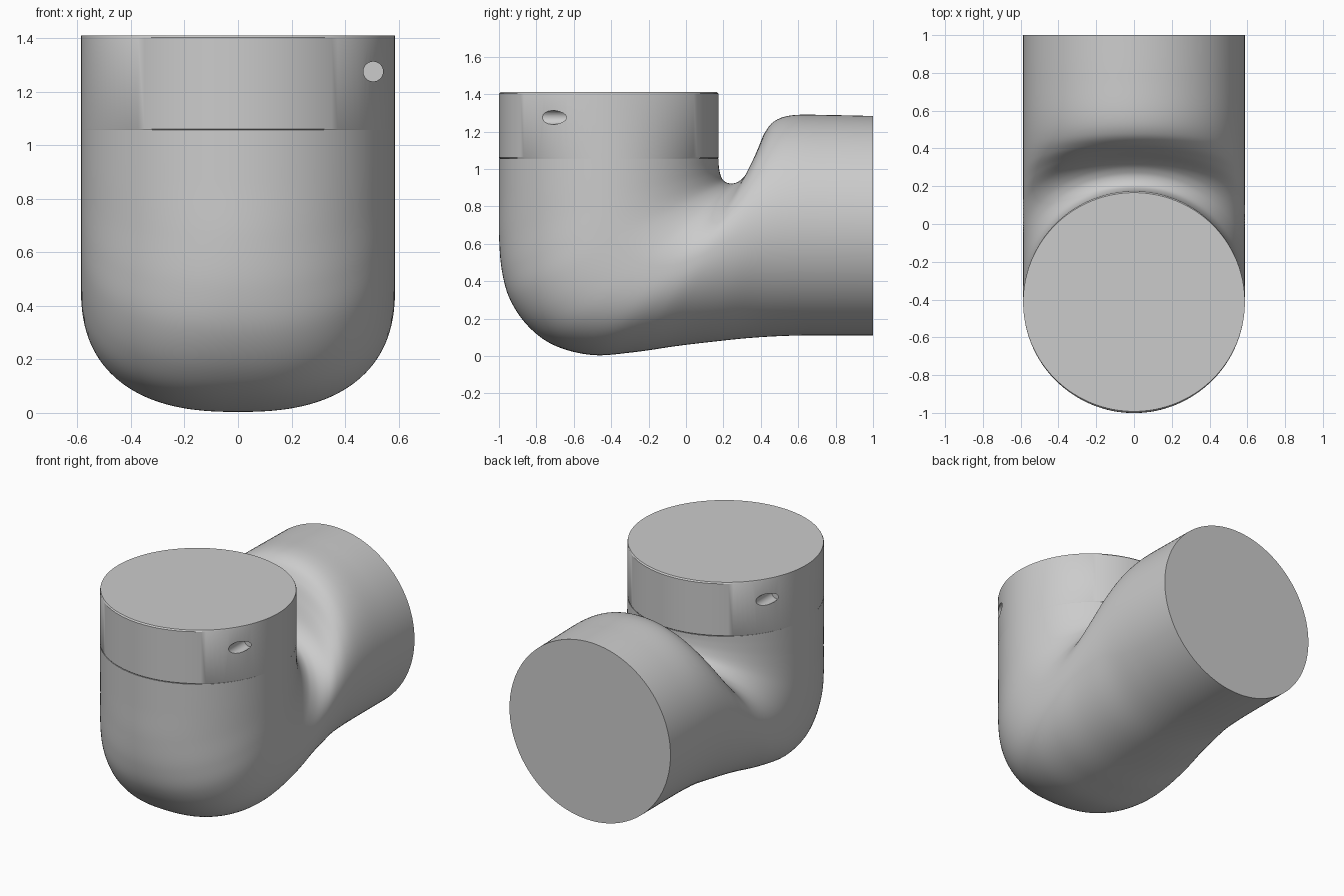
import bpy, bmesh, math
from mathutils import Vector

if "Cube" in bpy.data.objects:
    bpy.data.objects.remove(bpy.data.objects["Cube"])

R, CY = 0.587, -0.413
SEG, STEPS = 128, 8

# Elbow stations: inner profile (y, z), outer profile (y, z), outer-half roundness
rows = [Vector(r) for r in [
    (.174, 1.056, -1, 1.056, 2), (.175, 1.02, -1, .85, 2),
    (.181, .98, -1, .65, 2), (.195, .945, -.985, .46, 2.1),
    (.215, .928, -.94, .30, 2.25), (.245, .922, -.84, .155, 2.4),
    (.275, .930, -.70, .055, 2.5), (.31, .957, -.50, .005, 2.5),
    (.345, 1.01, -.28, .02, 2.4), (.385, 1.11, -.05, .053, 2.2),
    (.425, 1.20, .15, .077, 2.1), (.48, 1.26, .35, .097, 2),
    (.58, 1.288, .55, .108, 2), (.77, 1.288, .77, .11, 2), (1, 1.283, 1, .11, 2)]]


def spline(pts):
    """Catmull-Rom through all stations"""
    p = [2 * pts[0] - pts[1]] + pts + [2 * pts[-1] - pts[-2]]
    out = []
    for i in range(1, len(p) - 2):
        a, b, c, d = p[i - 1:i + 3]
        for k in range(STEPS):
            t = k / STEPS
            out.append(0.5 * (2 * b + (c - a) * t + (2 * a - 5 * b + 4 * c - d) * t * t
                              + (3 * b - a - 3 * c + d) * t ** 3))
    return out + [pts[-1]]


def ring(bm, row):
    """Oval section spanning the inner and outer profile points"""
    y0, z0, y1, z1, n = row
    vs = []
    for k in range(SEG):
        a = math.tau * k / SEG
        c, s = math.cos(a), math.sin(a)
        e = n if c < 0 else 2
        u = math.copysign(abs(c) ** (2 / e), c)
        x = math.copysign(abs(s) ** (2 / e), s) * R
        vs.append(bm.verts.new((x, (y0 + y1) / 2 + u * (y0 - y1) / 2,
                                (z0 + z1) / 2 + u * (z0 - z1) / 2)))
    return vs


def loft(name, sections):
    bm = bmesh.new()
    rings = [ring(bm, s) for s in sections]
    for a, b in zip(rings, rings[1:]):
        for k in range(SEG):
            j = (k + 1) % SEG
            bm.faces.new((a[k], a[j], b[j], b[k]))
    bm.faces.new(rings[0])
    bm.faces.new(rings[-1])
    bmesh.ops.recalc_face_normals(bm, faces=bm.faces)
    me = bpy.data.meshes.new(name)
    bm.to_mesh(me)
    bm.free()
    ob = bpy.data.objects.new(name, me)
    bpy.context.collection.objects.link(ob)
    return ob


def smooth(ob):
    bpy.ops.object.select_all(action='DESELECT')
    ob.select_set(True)
    bpy.context.view_layer.objects.active = ob
    bpy.ops.object.shade_smooth_by_angle(angle=math.radians(30))


# Elbow body
smooth(loft("elbow_body", spline(rows)))

# Collar with softened rims
def disc(z, inset):
    return (CY + R - inset, z, CY - R + inset, z, 2)

collar = loft("collar", [disc(1.056, .005), disc(1.061, 0), disc(1.402, 0), disc(1.41, .008)])

# Blind screw holes, one on the front right and one on the back left
for side in (1, -1):
    floor, outer = CY - side * 0.19, CY - side * 0.7
    bpy.ops.mesh.primitive_cylinder_add(
        vertices=32, radius=0.037, depth=abs(outer - floor),
        location=(side * 0.505, (floor + outer) / 2, 1.275), rotation=(math.pi / 2, 0, 0))
    cutter = bpy.context.object
    cutter.name = "hole_cutter"
    cutter.hide_render = True
    bpy.context.view_layer.objects.active = collar
    mod = collar.modifiers.new("hole", 'BOOLEAN')
    mod.operation, mod.solver, mod.object = 'DIFFERENCE', 'EXACT', cutter
    bpy.ops.object.modifier_apply(modifier=mod.name)
    bpy.data.objects.remove(cutter)
smooth(collar)
